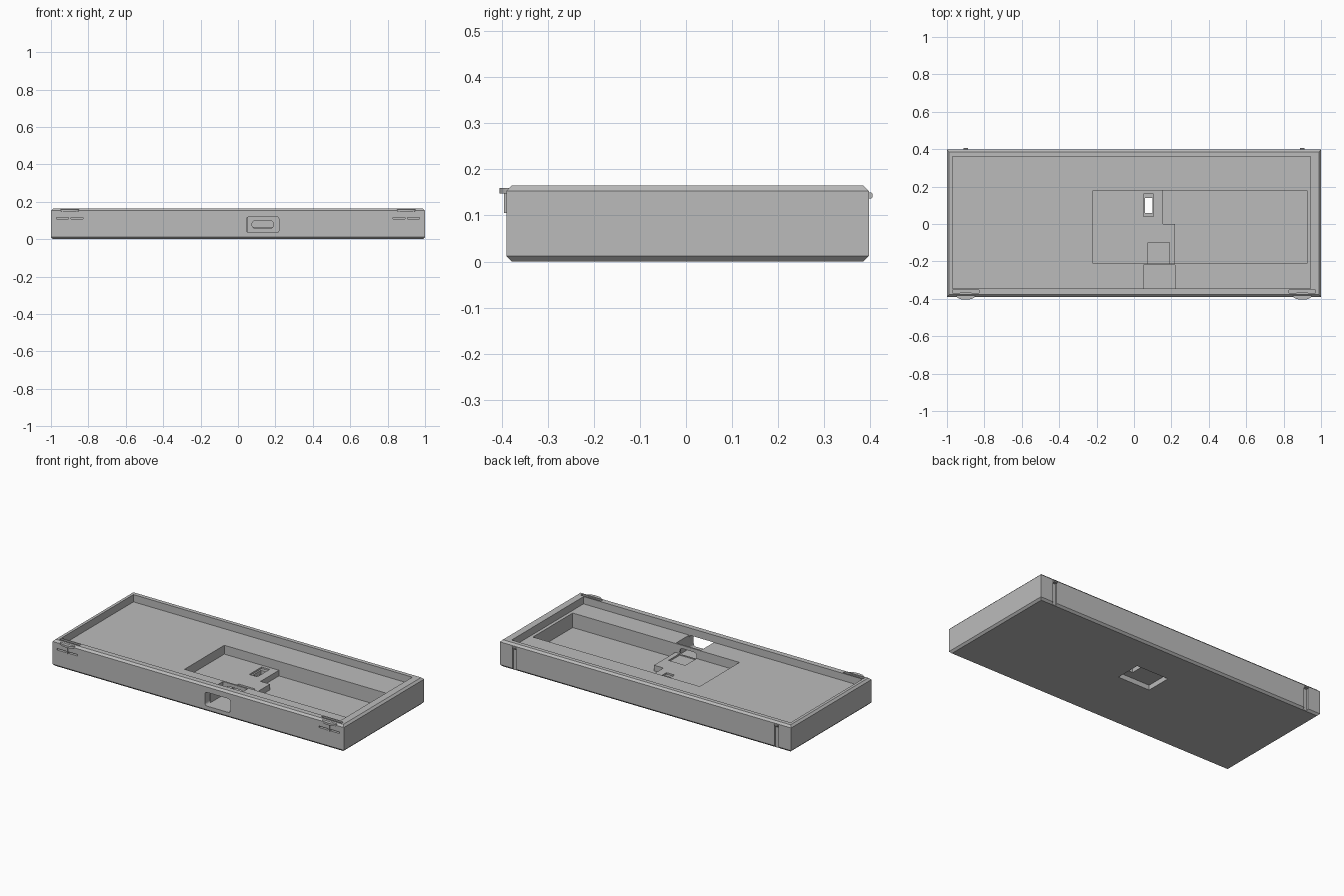
import bpy
import bmesh
from mathutils import Matrix, Vector

old = bpy.data.objects.get("Cube")
if old:
    bpy.data.objects.remove(old, do_unlink=True)

grey = bpy.data.materials.new("plain grey")
grey.use_nodes = True
grey.diffuse_color = (0.5, 0.5, 0.5, 1)
grey.node_tree.nodes["Principled BSDF"].inputs["Base Color"].default_value = (0.5, 0.5, 0.5, 1)


def finish(bm, name):
    bmesh.ops.recalc_face_normals(bm, faces=bm.faces)
    mesh = bpy.data.meshes.new(name)
    bm.to_mesh(mesh)
    bm.free()
    mesh.materials.append(grey)
    obj = bpy.data.objects.new(name, mesh)
    bpy.context.collection.objects.link(obj)
    return obj


def box(name, x, y, z, bevel=0, bevel_axis=None, segments=1):
    """Box from (min, max) ranges; bevels edges along one axis, or level edges if axis is 'level'."""
    bm = bmesh.new()
    bmesh.ops.create_cube(bm, size=1)
    lo, hi = (Vector(v) for v in zip(x, y, z))
    size = hi - lo
    bmesh.ops.transform(bm, verts=bm.verts,
                        matrix=Matrix.Translation((lo + hi) / 2) @ Matrix.Diagonal((*size, 1)))
    if bevel:
        def chosen(e):
            d = (e.verts[1].co - e.verts[0].co).normalized()
            return abs(d.z) < 0.5 if bevel_axis == "level" else abs(d[bevel_axis]) > 0.5
        bmesh.ops.bevel(bm, geom=[e for e in bm.edges if chosen(e)], offset=bevel,
                        segments=segments, profile=0.5, affect='EDGES')
    return finish(bm, name)


def cut(target, cutter):
    cutter.hide_render = True
    mod = target.modifiers.new("cut", 'BOOLEAN')
    mod.operation = 'DIFFERENCE'
    mod.solver = 'EXACT'
    mod.object = cutter
    bpy.context.view_layer.objects.active = target
    bpy.ops.object.modifier_apply(modifier=mod.name)
    bpy.data.objects.remove(cutter, do_unlink=True)


# Shell with chamfered top and bottom rims
RIM, DECK, SHELF, FLOOR = 0.165, 0.12, 0.065, 0.03
tray = box("tray_body", (-1, 1), (-0.39, 0.397), (0, RIM), 0.012, "level")

# Wide recess, stepped pocket and cable bay
for x, y, bottom in [
    ((-0.97, 0.945), (-0.345, 0.36), DECK),
    ((-0.22, 0.925), (-0.21, 0.18), SHELF),
    ((0.22, 0.925), (-0.21, 0.18), FLOOR),
    ((0.155, 0.3), (0, 0.18), FLOOR),
    ((0.075, 0.19), (-0.21, -0.10), 0.055),
    ((0.05, 0.22), (-0.345, -0.22), 0.035),
    ((0.05, 0.105), (0.04, 0.16), 0.055),
]:
    cut(tray, box("pocket", x, y, (bottom, 0.3)))

# Front opening, rounded plug slot behind it, and slot through the floor
cut(tray, box("opening", (0.045, 0.22), (-0.5, -0.34), (0.035, 0.12), 0.015, 1, 4))
cut(tray, box("plug_slot", (0.075, 0.19), (-0.25, -0.2), (0.058, 0.10), 0.018, 1, 4))
cut(tray, box("underside_recess", (-0.10, 0.12), (0.01, 0.17), (-0.1, 0.03)))
cut(tray, box("floor_slot", (0.06, 0.10), (0.06, 0.14), (-0.1, 0.1)))

for side, label in ((-1, "right"), (1, "left")):
    c = side * 0.9
    # Relief slots that free each front latch, and the groove behind
    cut(tray, box("level_slit", (c - 0.07, c + 0.07), (-0.5, -0.355), (0.108, 0.117)))
    cut(tray, box("rim_slit", (c - 0.07, c + 0.07), (-0.368, -0.352), (0.108, 0.3)))
    cut(tray, box("back_groove", (c - 0.013, c + 0.013), (0.387, 0.5), (-0.1, 0.138)))

    # Curved front catch on a thin stem
    bm = bmesh.new()
    bmesh.ops.create_cone(bm, cap_ends=True, segments=32, radius1=0.05, radius2=0.05, depth=0.012)
    bmesh.ops.transform(bm, verts=bm.verts, matrix=Matrix.Translation((c, -0.384, 0.154))
                        @ Matrix.Diagonal((1, 0.42, 1, 1)))
    finish(bm, label + "_front_catch")
    box(label + "_catch_stem", (c - 0.006, c + 0.006), (-0.395, -0.37), (0.105, 0.15))

    # Small snap bump at the back
    box(label + "_back_bump", (c - 0.012, c + 0.012), (0.38, 0.405), (0.137, 0.15), 0.003, 0)
